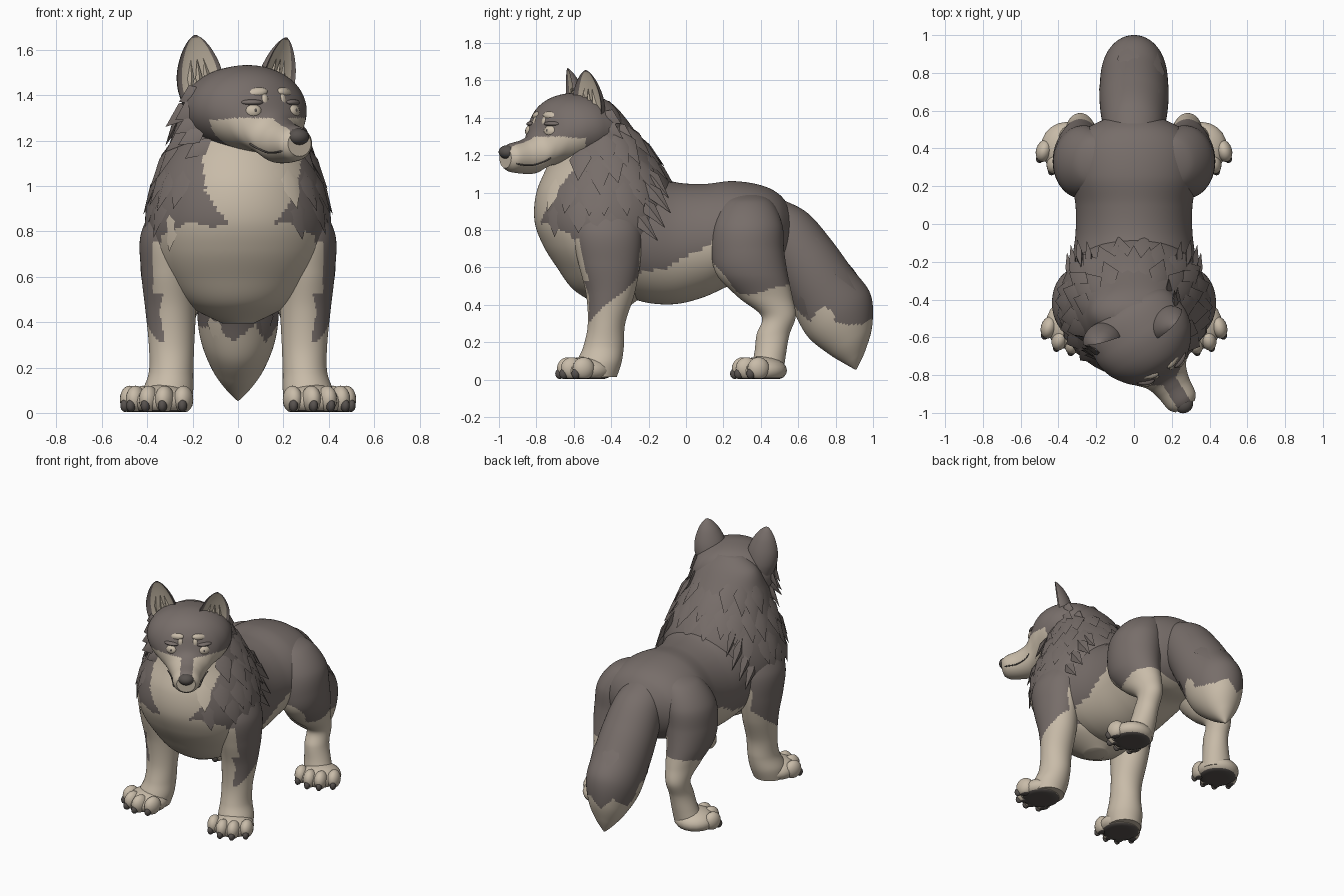
import bpy, bmesh, math, random
from mathutils import Vector, Matrix

if "Cube" in bpy.data.objects:
    bpy.data.objects.remove(bpy.data.objects["Cube"])

random.seed(4)
X, Y, Z = Vector((1, 0, 0)), Vector((0, 1, 0)), Vector((0, 0, 1))
COAT, CREAM, DARK = 0, 1, 2
MATS = []
for label, col in (("grey_brown_coat", (.185, .155, .143)), ("cream_fur", (.58, .5, .395)),
                   ("dark_claw", (.095, .083, .076))):
    m = bpy.data.materials.new(label)
    m.diffuse_color = (*col, 1)
    m.use_nodes = True
    m.node_tree.nodes["Principled BSDF"].inputs["Base Color"].default_value = m.diffuse_color
    MATS.append(m)


def finish(name, bm, rule=None):
    """Turn a bmesh into a smooth object, colouring its faces by a rule."""
    bmesh.ops.recalc_face_normals(bm, faces=bm.faces)
    if rule:
        for f in bm.faces:
            f.material_index = rule(f.calc_center_median(), f.normal)
    me = bpy.data.meshes.new(name)
    bm.to_mesh(me)
    bm.free()
    for m in MATS:
        me.materials.append(m)
    ob = bpy.data.objects.new(name, me)
    bpy.context.collection.objects.link(ob)
    bpy.ops.object.select_all(action='DESELECT')
    ob.select_set(True)
    bpy.context.view_layer.objects.active = ob
    bpy.ops.object.shade_smooth_by_angle(angle=math.radians(50))
    return ob


def dense(st, k=12):
    """Smooth curve through stations (x, y, z, half width, half depth)."""
    out = []
    for i in range(len(st) - 1):
        a, b, c, d = (st[min(max(j, 0), len(st) - 1)] for j in (i - 1, i, i + 1, i + 2))
        for n in range(k):
            t = n / k
            out.append([.5 * (2 * q + (r - p) * t + (2 * p - 5 * q + 4 * r - s) * t * t
                              + (3 * q - p - 3 * r + s) * t ** 3) for p, q, r, s in zip(a, b, c, d)])
    return out + [list(st[-1])]


def ring_point(r, u, v, a, dish=False):
    s = math.sin(a)
    if dish and s > 0:
        s *= -.3
    return Vector(r[:3]) + u * max(r[3], .002) * math.cos(a) + v * max(r[4], .002) * s


def tube(name, rings, u, v, rule=None, segs=88, dish=False):
    bm = bmesh.new()
    loops = [[bm.verts.new(ring_point(r, u, v, math.tau * (i + .5) / segs, dish))
              for i in range(segs)] for r in rings]
    for k, (a, b) in enumerate(zip(loops, loops[1:])):
        for i in range(segs):
            j = (i + 1) % segs
            f = bm.faces.new((a[i], a[j], b[j], b[i]))
            if dish and segs * .09 < i < segs * .39 and k < len(rings) * .86:
                f.material_index = CREAM
    bm.faces.new(loops[0])
    bm.faces.new(loops[-1])
    return finish(name, bm, rule)


def blob(name, pos, rad, mat=COAT, yaw=0, floor=False, tilt=0):
    bm = bmesh.new()
    bmesh.ops.create_uvsphere(bm, u_segments=20, v_segments=12, radius=1,
                              matrix=Matrix.Translation(pos) @ Matrix.Rotation(yaw, 4, 'Z')
                              @ Matrix.Rotation(tilt, 4, 'Y') @ Matrix.Diagonal((*rad, 1)))
    if floor:
        for vt in bm.verts:
            vt.co.z = max(vt.co.z, .004)
    return finish(name, bm, lambda c, n: DARK if floor and c.z < .012 else mat)


def leaf(bm, p0, p1, out, w, th, mat):
    """One pointed lock of fur."""
    d = p1 - p0
    side = d.cross(out).normalized() * w
    mid = p0 + d * .42
    top, base, tip = bm.verts.new(mid + out * th), bm.verts.new(p0), bm.verts.new(p1)
    low, lft, rgt = (bm.verts.new(mid + q) for q in (-out * th, side, -side))
    for a, b in ((lft, top), (top, rgt), (rgt, low), (low, lft)):
        for e in (base, tip):
            bm.faces.new((a, b, e)).material_index = mat


def tufts(name, rings, u, v, rows, rule, lift=.02, th=.024):
    """Rows of fur locks along a tube: (start z, end z, count, width, angle from, angle to)."""
    bm = bmesh.new()
    near = lambda z: min(rings, key=lambda r: abs(r[2] - z))
    for z0, z1, n, w, a0, a1 in rows:
        for i in range(n):
            a = a0 + (a1 - a0) * (i + random.uniform(.25, .75)) / n
            zz = random.uniform(-.03, .03)
            r0, r1 = near(z0 + zz), near(z1 + zz * 1.6)
            p0, p1 = ring_point(r0, u, v, a), ring_point(r1, u, v, a)
            out = (p1 - Vector(r1[:3])).normalized()
            p1 = p1 + out * lift
            leaf(bm, p0 - out * .012, p1, out, w, th, rule(p0.lerp(p1, .7), out))
    return finish(name, bm)


# --- colour rules
def zig(t, amp=.025):
    return amp * (abs((t * 9) % 2 - 1) * 2 - 1)


def torso_rule(c, n):
    t = max(0, c.y + .28)
    return CREAM if c.z < min(.77, .565 + .1 * t + .75 * t * t + zig(c.y, .008)) and c.y < .45 else COAT


def mane_rule(c, n):
    x = abs(c.x)
    if c.y > -.48 or c.z < .44 or c.z > 1.28:
        return CREAM if c.z < .5 and x < .25 else COAT
    chest = c.z < .83 + .25 * min(0, .2 - x) + zig(c.x, .015) and x < .34
    bib = abs(c.x - .06) < .02 + .19 * min(1, max(0, c.z - .74) / .24) + zig(c.z, .008) and c.z > .72
    return CREAM if chest or bib else COAT


def fore_rule(c, n):
    x = abs(c.x)
    lim = .375 if c.z > .52 and n.y < -.65 else .335 + zig(c.z, .01)
    return CREAM if c.z < .3 + .9 * (c.y + .53) + zig(c.y, .01) or (x < lim and c.z < .76) else COAT


def hind_rule(c, n):
    return CREAM if c.z < .465 + 1.3 * max(0, .27 - c.y) + .4 * max(0, c.y - .42) + zig(c.y, .012) \
        or (abs(c.x) < .22 and c.z < .62) else COAT


def tail_rule(c, n):
    return CREAM if c.z < (.29 if n.y > 0 else .35) + zig(c.x * 1.3 + c.y * .6, .04) else COAT


# --- torso and mane
tube("torso", dense([(0, -.45, .77, .34, .32), (0, -.35, .775, .35, .325), (0, -.2, .755, .33, .345),
                     (0, -.05, .73, .31, .325), (0, .1, .745, .31, .302), (0, .25, .785, .335, .277),
                     (0, .4, .785, .33, .255), (0, .5, .79, .26, .2), (0, .57, .8, .12, .1)]),
     X, Z, torso_rule)
mane = dense([(0, -.38, .395, .07, .08), (0, -.4, .48, .23, .2), (0, -.42, .6, .33, .27),
              (0, -.43, .72, .385, .335), (0, -.43, .85, .4, .38), (0, -.43, 1, .372, .37),
              (0, -.44, 1.15, .315, .3), (0, -.47, 1.3, .26, .22), (0, -.47, 1.42, .21, .13),
              (0, -.48, 1.49, .1, .07)])
tube("mane", mane, X, Y, mane_rule, 144)
P = math.pi
tufts("mane_locks", mane, X, Y,
      [(1.36, 1.16, 11, .06, 0, P), (1.24, 1.03, 14, .065, -.6, P + .6),
       (1.12, .9, 6, .07, -1, .7), (1.12, .9, 6, .07, P - .7, P + 1),
       (.97, .74, 4, .075, -.9, .3), (.97, .74, 4, .075, P - .3, P + .9)], mane_rule)

# --- tail
tail_v = Vector((0, .83, .557))
tail = dense([(0, .4, .92, .12, .1), (0, .515, .81, .16, .155), (0, .625, .65, .18, .18),
              (0, .725, .49, .182, .193), (0, .818, .345, .168, .203), (0, .88, .215, .12, .14),
              (0, .905, .12, .06, .065), (0, .91, .055, .004, .004)])
tube("tail", tail, X, tail_v, tail_rule)
tufts("tail_locks", tail, X, tail_v, [(.8, .6, 4, .05, 0, math.tau), (.6, .4, 5, .06, 0, math.tau)],
      tail_rule, 0, .012)

# --- legs and paws
FORE = [(.26, -.42, .92, .11, .16), (.295, -.42, .78, .135, .185), (.305, -.41, .62, .122, .165),
        (.297, -.405, .46, .112, .13), (.293, -.425, .3, .1, .1), (.295, -.44, .18, .098, .108),
        (.31, -.465, .09, .112, .12), (.32, -.48, .015, .105, .11)]
HIND = [(.15, .33, 1.0, .03, .04), (.2, .33, .95, .115, .13), (.255, .33, .83, .155, .185),
        (.275, .33, .69, .155, .195), (.285, .355, .56, .135, .19), (.28, .425, .44, .1, .145),
        (.285, .495, .34, .075, .092), (.29, .465, .24, .074, .088), (.305, .45, .14, .085, .085),
        (.33, .43, .03, .1, .09)]
for s, tag in ((1, "left"), (-1, "right")):
    for part, st, rule, paw in (("front", FORE, fore_rule, (.332, -.53)), ("hind", HIND, hind_rule, (.358, .405))):
        tube(f"{part}_leg_{tag}", dense([(q[0] * s, *q[1:]) for q in st]), X, Y, rule)
        yaw = s * .28
        ctr, rot = Vector((paw[0] * s, paw[1], 0)), Matrix.Rotation(yaw, 3, 'Z')
        blob(f"{part}_paw_{tag}", ctr + Z * .05, (.135, .135, .075), CREAM, yaw, True)
        for i in (-1.5, -.5, .5, 1.5):
            o = Vector((i * .073, -.095 + .045 * (abs(i) - .5), .06))
            blob(f"{part}_toe_{tag}", ctr + rot @ o, (.042, .06, .06), CREAM, yaw, True)
            blob(f"{part}_claw_{tag}", ctr + rot @ (o + Vector((i * .006, -.045, -.028))),
                 (.02, .024, .028), DARK, yaw, True)
    # shoulder locks hanging over the ribs
    bm = bmesh.new()
    for y, z, x in ((-.16, 1.08, .23), (-.15, 1.0, .28), (-.18, .92, .315), (-.22, .85, .335)):
        leaf(bm, Vector((x * s, y - .08, z + .07)), Vector(((x + .02) * s, y + .07, z - .11)),
             Vector((s * .9, .1, .3)), .04, .022, COAT)
    finish(f"shoulder_locks_{tag}", bm)

# --- head, turned to one side
YAW = math.radians(32)
CX, CY = .03, -.58
CO, SI = math.cos(YAW), math.sin(YAW)


def hp(s, f, z):
    """Head position from side, forward and height."""
    return Vector((CX + s * CO + f * SI, CY + s * SI - f * CO, z))


def head_rule(c, n):
    dx, dy = c.x - CX, c.y - CY
    s, f = abs(dx * CO + dy * SI), dx * SI - dy * CO
    if f > .24:
        return CREAM if c.z < 1.205 or (s > .04 and c.z < 1.3) else COAT
    return CREAM if f > .1 + zig(c.z, .012) and c.z < 1.295 + zig(f, .006) else COAT


SKULL = [(-.22, 1.32, .1, .1), (-.13, 1.335, .24, .17), (0, 1.34, .272, .192), (.1, 1.335, .255, .187),
         (.18, 1.315, .205, .17), (.23, 1.275, .155, .15), (.275, 1.215, .118, .112), (.34, 1.193, .097, .092),
         (.42, 1.187, .085, .076), (.455, 1.187, .06, .056)]
tube("head", dense([(*hp(0, f, z), a, b) for f, z, a, b in SKULL]), Vector((CO, SI, 0)), Z, head_rule, 128)
blob("nose", hp(0, .443, 1.217), (.05, .045, .037), DARK, YAW)
for s, tag in ((1, "left"), (-1, "right")):
    yaw = YAW + s * .5
    blob(f"eye_rim_{tag}", hp(s * .1, .221, 1.33), (.044, .03, .036), DARK, yaw)
    blob(f"eye_{tag}", hp(s * .103, .231, 1.328), (.041, .03, .033), CREAM, yaw)
    blob(f"pupil_{tag}", hp(s * .105, .255, 1.332), (.009, .008, .011), DARK, yaw)
    blob(f"brow_spot_{tag}", hp(s * .075, .203, 1.408), (.058, .03, .026), CREAM, yaw, tilt=s * .15)
    blob(f"brow_spot_inner_{tag}", hp(s * .045, .228, 1.375), (.022, .024, .034), CREAM, yaw)
    blob(f"brow_ridge_{tag}", hp(s * .105, .222, 1.368), (.052, .03, .014), COAT, yaw)
    lip = [(.055, .448, 1.165), (.081, .41, 1.15), (.091, .34, 1.147), (.107, .28, 1.165), (.128, .25, 1.185)]
    tube(f"mouth_line_{tag}", dense([(*hp(a * s, f, z), .004, .004) for a, f, z in lip], 6),
         Vector((CO, SI, 0)), Z, lambda c, n: DARK, 8)
    # cheek locks
    bm = bmesh.new()
    for a, f, z, da, df, dz in ((.22, .0, 1.43, .06, -.1, -.06), (.23, .0, 1.37, .07, -.1, -.08),
                                (.22, .0, 1.31, .09, -.09, -.08), (.21, .02, 1.26, .1, -.08, -.08),
                                (.19, .03, 1.21, .09, -.08, -.09), (.15, .05, 1.19, .08, -.07, -.1),
                                (.21, -.06, 1.38, .09, -.12, -.12), (.21, -.06, 1.28, .09, -.12, -.13)):
        p0, p1 = hp(a * s, f, z), hp((a + da) * s, f + df, z + dz)
        out = (hp(s, .5, .1) - hp(0, 0, 0)).normalized()
        leaf(bm, p0, p1, out, .045, .02, COAT)
    finish(f"cheek_locks_{tag}", bm)

# --- ears with hollow cream insides
for tag, base, tip, face in (("left", (.17, -.53, 1.38), (.213, -.535, 1.655), (.75, -.65, .1)),
                             ("right", (-.155, -.61, 1.37), (-.19, -.635, 1.665), (.2, -1, .1))):
    b, t, d = Vector(base), Vector(tip), Vector(face).normalized()
    w = d.cross(t - b).normalized()
    prof = [(0, .09, .09), (.25, .104, .095), (.5, .098, .085), (.75, .07, .06), (.92, .036, .03), (1, .006, .006)]
    tube(f"ear_{tag}", dense([(*b.lerp(t, k), p, q) for k, p, q in prof]), w, d, None, 48, True)
    bm = bmesh.new()
    for k in (-.045, 0, .045):
        p0 = b.lerp(t, .15) + w * k - d * .022
        leaf(bm, p0, b.lerp(t, .66) + w * k * .6 - d * .015, d, .016, .012, CREAM)
    finish(f"ear_fur_{tag}", bm)
